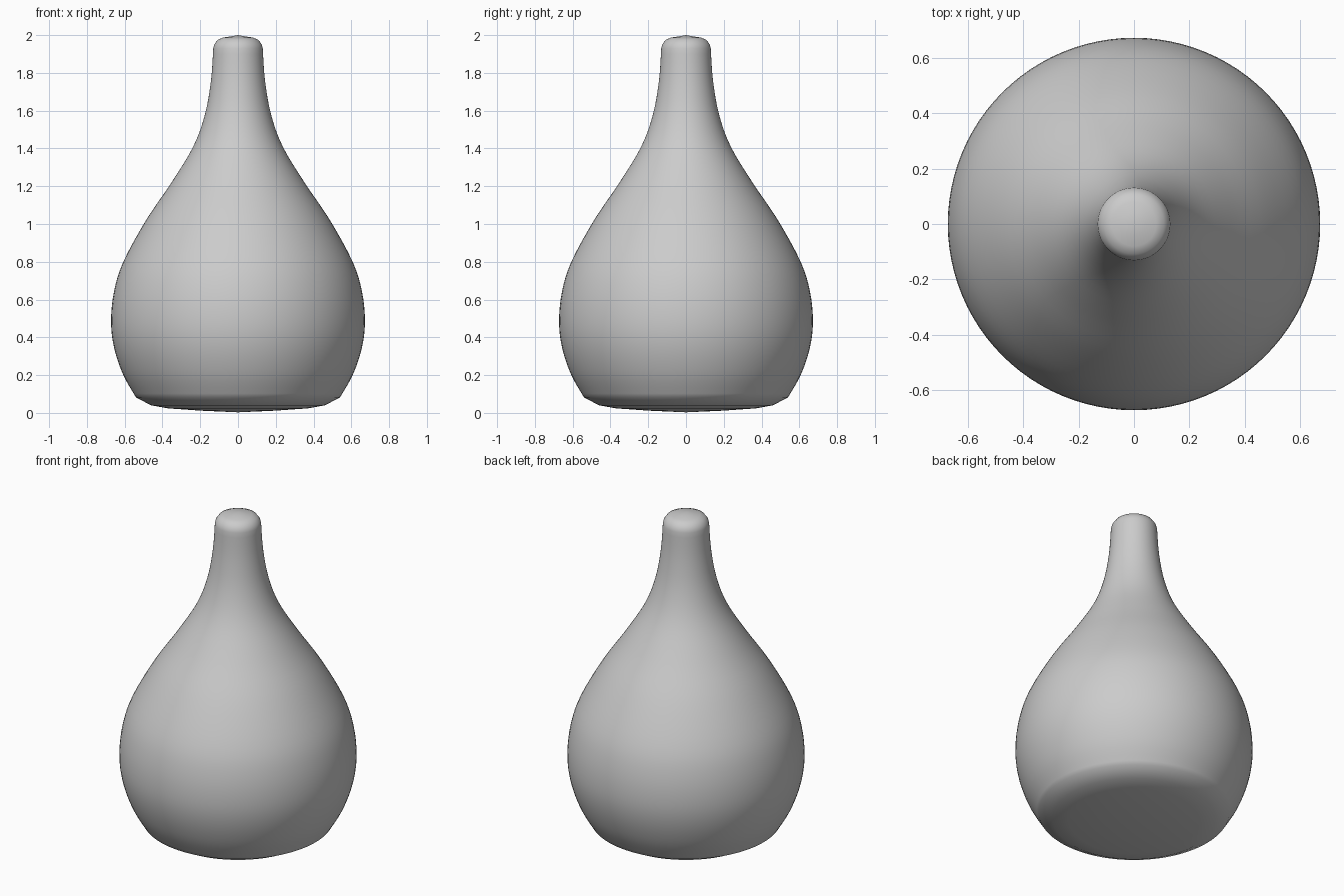
import bpy, bmesh, math

if "Cube" in bpy.data.objects:
    bpy.data.objects.remove(bpy.data.objects["Cube"])

SEGMENTS = 96

# Profile points (radius, height)
bottom_cap = [(0.0, 0.003), (0.2, 0.012), (0.37, 0.024), (0.46, 0.04)]
side = [(0.54, 0.082), (0.607, 0.2), (0.655, 0.34), (0.672, 0.48), (0.657, 0.64),
        (0.607, 0.8), (0.487, 1.02), (0.352, 1.22), (0.237, 1.41), (0.175, 1.58),
        (0.143, 1.76), (0.131, 1.93)]
top_cap = [(0.126, 1.95), (0.108, 1.975), (0.08, 1.987), (0.04, 1.993), (0.0, 2.0)]


def smooth(points, steps):
    """Catmull-Rom interpolation through the points."""
    out = []
    for i in range(len(points) - 1):
        p = [points[max(0, min(len(points) - 1, i + k))] for k in (-1, 0, 1, 2)]
        for s in range(steps):
            t = s / steps
            out.append(tuple(0.5 * (2 * b + (c - a) * t + (2 * a - 5 * b + 4 * c - d) * t * t
                                    + (3 * b - a - 3 * c + d) * t ** 3)
                             for a, b, c, d in zip(*p)))
    return out + [points[-1]]


profile = bottom_cap + smooth(side, 4) + top_cap

# Lathe the bottle body
bm = bmesh.new()
verts = [bm.verts.new((r, 0, z)) for r, z in profile]
edges = [bm.edges.new(pair) for pair in zip(verts, verts[1:])]
bmesh.ops.spin(bm, geom=verts + edges, cent=(0, 0, 0), axis=(0, 0, 1),
               angle=math.tau, steps=SEGMENTS, use_duplicate=False)
bmesh.ops.remove_doubles(bm, verts=bm.verts, dist=0.0002)
bmesh.ops.recalc_face_normals(bm, faces=bm.faces)
mesh = bpy.data.meshes.new("bottle_body")
bm.to_mesh(mesh)
bm.free()
body = bpy.data.objects.new("bottle_body", mesh)
bpy.context.collection.objects.link(body)

# Single plain grey
grey = bpy.data.materials.new("light grey")
grey.diffuse_color = (0.6, 0.6, 0.6, 1)
grey.use_nodes = True
grey.node_tree.nodes["Principled BSDF"].inputs["Base Color"].default_value = grey.diffuse_color
mesh.materials.append(grey)

# Smooth shading
bpy.context.view_layer.objects.active = body
body.select_set(True)
bpy.ops.object.shade_smooth_by_angle(angle=math.radians(40))
